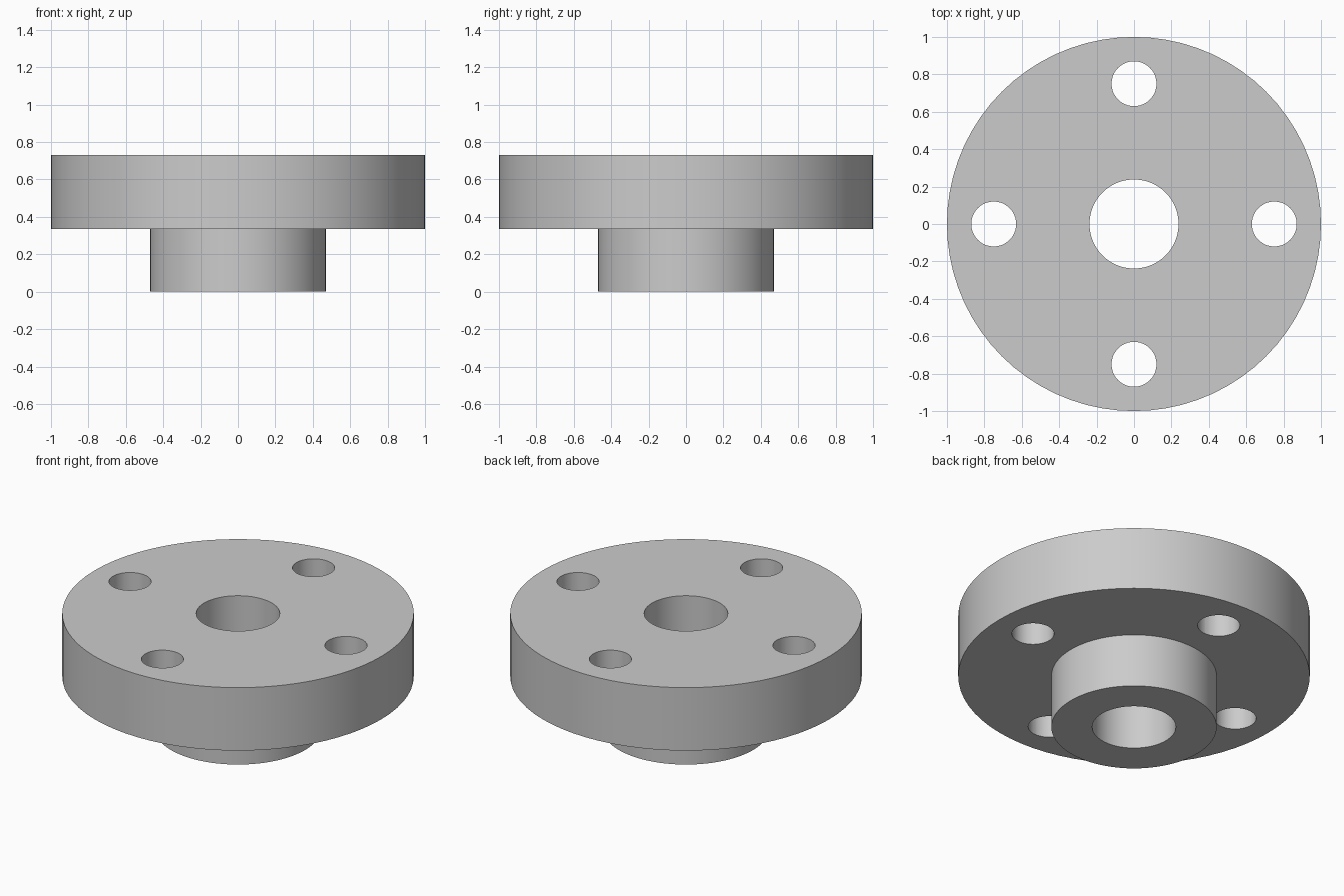
import bpy
import bmesh
import math
from mathutils import Matrix

default = bpy.data.objects.get("Cube")
if default:
    bpy.data.objects.remove(default, do_unlink=True)

SIDES = 72
HEIGHT, STEP = 0.73, 0.335
RIM_R, HUB_R, BORE_R = 1.0, 0.47, 0.238
BOLT_R, BOLT_CIRCLE = 0.12, 0.75

steel = bpy.data.materials.new("steel grey")
steel.use_nodes = True
GREY = (0.6, 0.6, 0.6, 1)
steel.diffuse_color = GREY
steel.node_tree.nodes["Principled BSDF"].inputs["Base Color"].default_value = GREY


def make_object(name, bm):
    bmesh.ops.recalc_face_normals(bm, faces=bm.faces)
    mesh = bpy.data.meshes.new(name)
    bm.to_mesh(mesh)
    bm.free()
    mesh.materials.append(steel)
    obj = bpy.data.objects.new(name, mesh)
    bpy.context.collection.objects.link(obj)
    return obj


# Flange disc, hub and bore: one closed profile turned around z
profile = [(BORE_R, 0), (HUB_R, 0), (HUB_R, STEP),
           (RIM_R, STEP), (RIM_R, HEIGHT), (BORE_R, HEIGHT)]
bm = bmesh.new()
ring = [bm.verts.new((r, 0, z)) for r, z in profile]
edges = [bm.edges.new((a, b)) for a, b in zip(ring, ring[1:] + ring[:1])]
bmesh.ops.spin(bm, geom=ring + edges, cent=(0, 0, 0), axis=(0, 0, 1),
               angle=math.tau, steps=SIDES, use_merge=True)
bmesh.ops.remove_doubles(bm, verts=bm.verts, dist=1e-4)
flange = make_object("flanged_hub", bm)

# Four bolt holes, evenly spaced
bm = bmesh.new()
for i in range(4):
    place = (Matrix.Rotation(i * math.pi / 2, 4, "Z")
             @ Matrix.Translation((BOLT_CIRCLE, 0, HEIGHT)))
    bmesh.ops.create_cone(bm, cap_ends=True, segments=48, radius1=BOLT_R,
                          radius2=BOLT_R, depth=HEIGHT * 2, matrix=place)
cutter = make_object("bolt_hole_cutter", bm)
cutter.hide_render = True

cut = flange.modifiers.new("bolt holes", "BOOLEAN")
cut.operation = "DIFFERENCE"
cut.solver = "EXACT"
cut.object = cutter
bpy.ops.object.select_all(action="DESELECT")
flange.select_set(True)
bpy.context.view_layer.objects.active = flange
bpy.ops.object.modifier_apply(modifier=cut.name)
bpy.data.objects.remove(cutter, do_unlink=True)

# Smooth round walls, crisp rims
bpy.ops.object.shade_smooth_by_angle(angle=math.radians(30))
